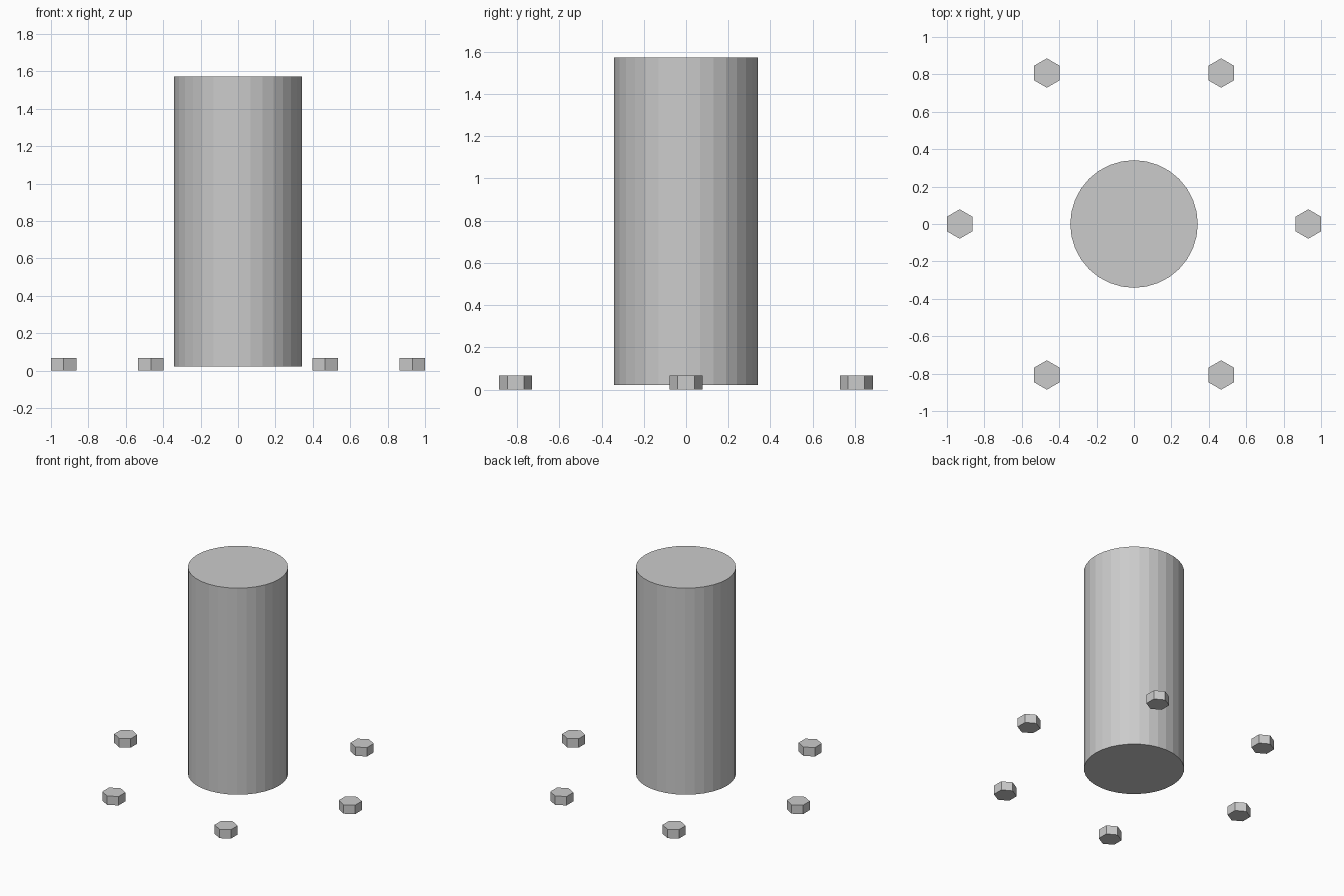
import bpy
from math import cos, sin, pi

if "Cube" in bpy.data.objects:
    bpy.data.objects.remove(bpy.data.objects["Cube"])


def prism(name, sides, radius, z0, z1, x=0, y=0):
    # Upright flat-shaded prism with its first corner on the y axis
    bpy.ops.mesh.primitive_cylinder_add(vertices=sides, radius=radius, depth=z1 - z0,
                                        location=(x, y, (z0 + z1) / 2))
    bpy.context.object.name = name


# Central column
prism("column", 32, 0.341, 0.022, 1.572)

# Ring of six hexagonal bolt heads, flats facing outwards along x
RING = 0.932
for i in range(6):
    a = i * pi / 3
    prism(f"bolt_head_{i + 1}", 6, 0.0785, 0.0, 0.067, RING * cos(a), RING * sin(a))
